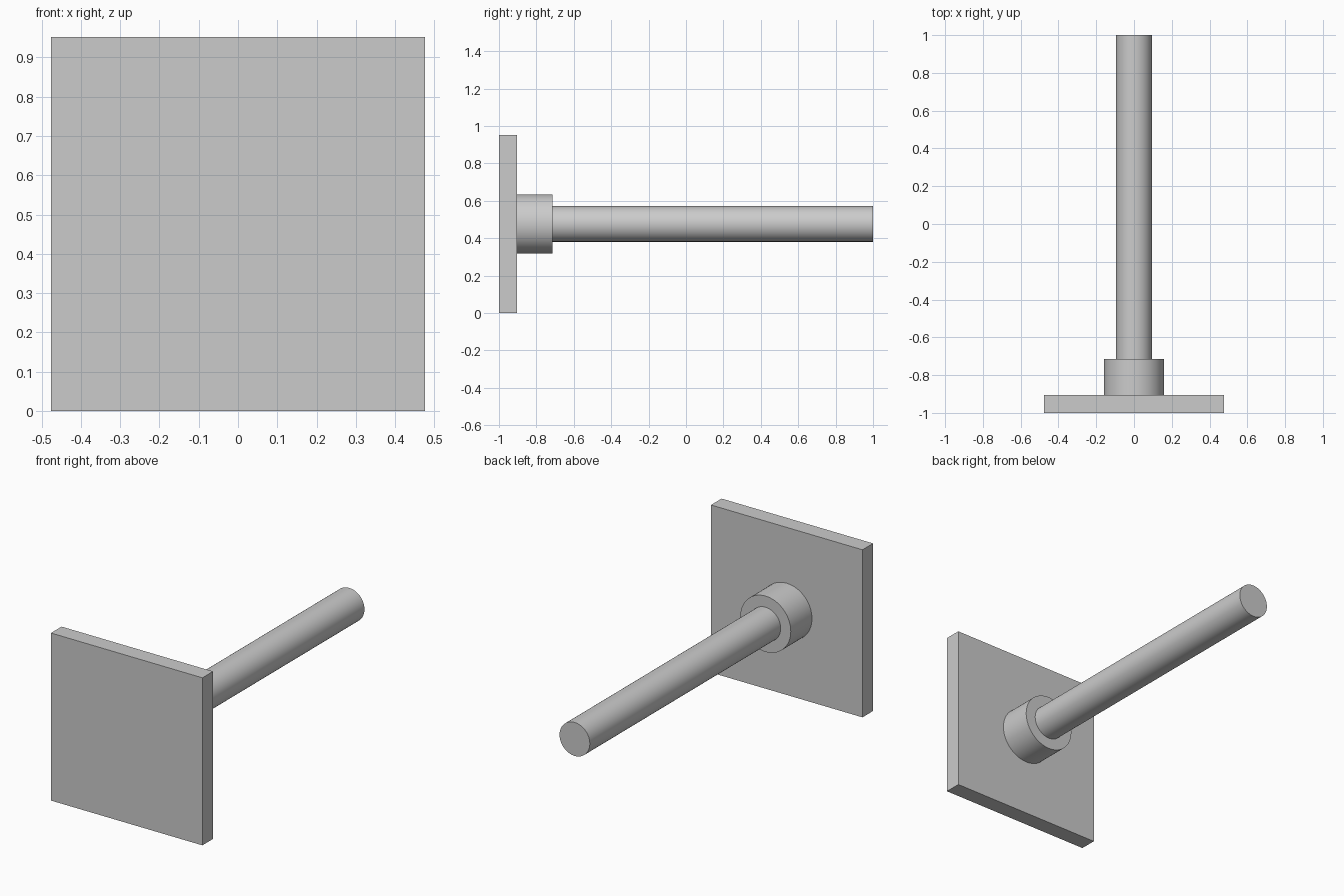
import bpy
import math

cube = bpy.data.objects.get("Cube")
if cube:
    bpy.data.objects.remove(cube, do_unlink=True)

UNIT = 2 / 21            # plate thickness; the whole model is 21 units long
MID_Z = 5 * UNIT         # height of the shared axis

# Single grey material
grey = bpy.data.materials.new("plain grey")
grey.use_nodes = True
colour = (0.6, 0.6, 0.6, 1)
grey.diffuse_color = colour
grey.node_tree.nodes["Principled BSDF"].inputs["Base Color"].default_value = colour


def finish(name):
    obj = bpy.context.object
    obj.name = obj.data.name = name
    obj.data.materials.append(grey)
    return obj


def cylinder(name, radius, start, end):
    """Smooth cylinder running along y between two positions."""
    bpy.ops.mesh.primitive_cylinder_add(
        vertices=64, radius=radius, depth=end - start,
        location=(0, (start + end) / 2, MID_Z), rotation=(math.pi / 2, 0, 0))
    bpy.ops.object.shade_smooth_by_angle(angle=math.radians(30))
    return finish(name)


# Square front plate
plate_back = -1 + UNIT
bpy.ops.mesh.primitive_cube_add(size=1, location=(0, -1 + UNIT / 2, MID_Z))
plate = finish("square_plate")
plate.scale = (10 * UNIT, UNIT, 10 * UNIT)

# Collar behind the plate, and the long rod through it
collar_back = plate_back + 2 * UNIT
cylinder("collar", UNIT * 5 / 3, plate_back, collar_back)
cylinder("rod", UNIT, collar_back, 1)
